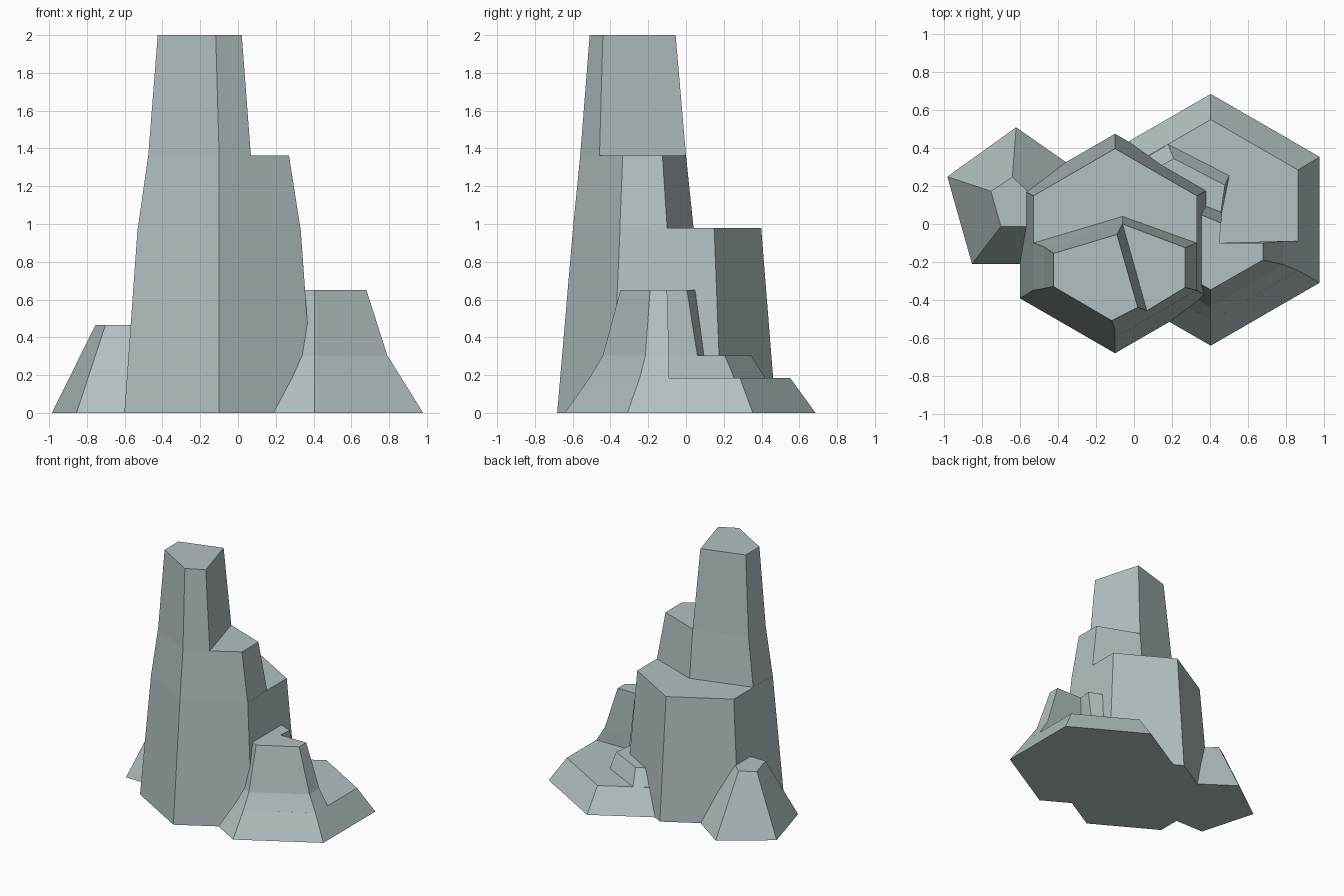
import bpy, bmesh, math

stone = bpy.data.materials.new("pale blue grey stone")
stone.diffuse_color = (0.45, 0.53, 0.54, 1)


def ring(cx, cy, r, n, start):
    """Regular polygon, counter-clockwise from the start angle."""
    return [(cx + r * math.cos(math.radians(start + 360 * i / n)),
             cy + r * math.sin(math.radians(start + 360 * i / n))) for i in range(n)]


def rock(name, layers):
    """Stack tapered prisms; each layer is (z0, outline0, z1, outline1)."""
    bm = bmesh.new()
    for z0, low, z1, high in layers:
        a = [bm.verts.new((x, y, z0)) for x, y in low]
        b = [bm.verts.new((x, y, z1)) for x, y in high]
        bm.faces.new(b)
        bm.faces.new(a[::-1])
        n = len(a)
        for i in range(n):
            j = (i + 1) % n
            bm.faces.new((a[i], a[j], b[j], b[i]))
    # outlines are all listed counter-clockwise, so normals face outward
    mesh = bpy.data.meshes.new(name)
    bm.to_mesh(mesh)
    bm.free()
    mesh.materials.append(stone)
    obj = bpy.data.objects.new(name, mesh)
    bpy.context.collection.objects.link(obj)
    return obj


# Tall hexagonal spire, broken into three steps
rock("tall_spire", [
    (0, ring(-0.1, -0.103, 0.579, 6, 30), 0.98, ring(-0.1, -0.1, 0.498, 6, 30)),
    (0.98, [(-0.53, -0.35), (-0.1, -0.598), (0.33, -0.35),
            (0.33, -0.1), (-0.06, 0.04), (-0.53, -0.1)],
     1.363, [(-0.475, -0.34), (-0.1, -0.56), (0.27, -0.335),
             (0.27, -0.125), (-0.06, 0.0), (-0.475, -0.12)]),
    (1.363, [(-0.475, -0.34), (-0.1, -0.56), (0.068, -0.458),
             (-0.06, 0.0), (-0.475, -0.12)],
     2.0, [(-0.425, -0.33), (-0.118, -0.51), (0.02, -0.44),
           (-0.09, -0.055), (-0.425, -0.155)]),
])

# Wide hexagonal mound at the right, also in three steps
rock("wide_mound", [
    (0, ring(0.405, 0.022, 0.664, 6, 30), 0.185, ring(0.405, 0.02, 0.531, 6, 30)),
    (0.185, [(0.865, -0.09), (0.43, -0.1), (0.503, 0.255), (0.18, 0.42),
             (-0.05, 0.28), (-0.055, -0.245), (0.405, -0.511), (0.865, -0.245)],
     0.305, [(0.79, -0.09), (0.435, -0.1), (0.48, 0.205), (0.21, 0.345),
             (0.02, 0.24), (0.02, -0.21), (0.405, -0.44), (0.79, -0.215)]),
    (0.305, [(0.79, -0.09), (0.435, -0.1), (0.465, 0.06), (0.02, 0.24),
             (0.02, -0.21), (0.405, -0.44), (0.79, -0.215)],
     0.65, [(0.68, -0.1), (0.45, -0.1), (0.46, 0.005), (0.13, 0.14),
            (0.13, -0.19), (0.405, -0.347), (0.68, -0.19)]),
])

# Small pentagonal stub at the left
rock("small_stub", [
    (0, [(-0.985, 0.25), (-0.855, -0.21), (-0.39, -0.21), (-0.25, 0.25), (-0.622, 0.51)],
     0.465, [(-0.755, 0.173), (-0.702, -0.012), (-0.5, -0.012), (-0.47, 0.09),
             (-0.642, 0.247)]),
])
